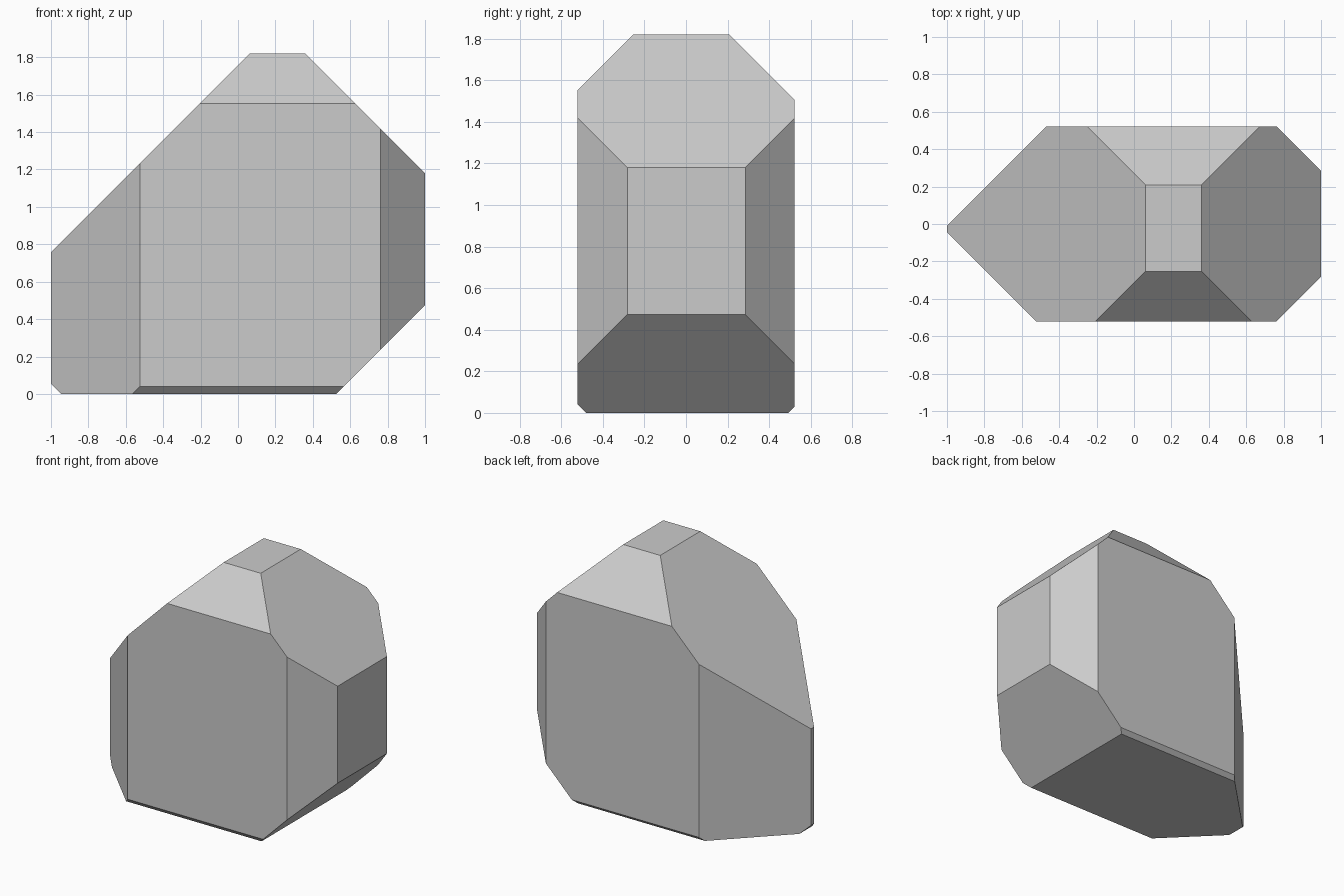
import bpy, bmesh
from mathutils import Vector

if "Cube" in bpy.data.objects:
    bpy.data.objects.remove(bpy.data.objects["Cube"])

# Bounding block
W, D, H = 2.0, 1.042, 1.82
bm = bmesh.new()
bmesh.ops.create_cube(bm, size=1.0)
for v in bm.verts:
    v.co = Vector((v.co.x * W, v.co.y * D, (v.co.z + 0.5) * H))

# 45-degree corner cuts: outward direction and limit of direction . point
cuts = [
    ((-1, 0, 1), 1.758), ((1, 0, 1), 2.18),     # top left, top right
    ((1, 0, -1), 0.526), ((-1, 0, -1), 0.945),  # bottom right, bottom left
    ((-1, -1, 0), 1.045), ((-1, 1, 0), 0.99),   # left front, left back
    ((1, 1, 0), 1.285), ((1, -1, 0), 1.282),    # right back, right front
    ((0, -1, 1), 2.073), ((0, 1, 1), 2.028),    # top front, top back
    ((0, -1, -1), 0.48), ((0, 1, -1), 0.492),   # bottom front, bottom back
]
for direction, limit in cuts:
    n = Vector(direction)
    cut = bmesh.ops.bisect_plane(
        bm, geom=bm.verts[:] + bm.edges[:] + bm.faces[:], dist=1e-5,
        plane_co=n * (limit / n.length_squared), plane_no=n, clear_outer=True)
    rim = [e for e in cut["geom_cut"] if isinstance(e, bmesh.types.BMEdge)]
    bmesh.ops.edgeloop_fill(bm, edges=rim)

bmesh.ops.recalc_face_normals(bm, faces=bm.faces[:])
mesh = bpy.data.meshes.new("faceted_rock")
bm.to_mesh(mesh)
bm.free()
bpy.context.collection.objects.link(bpy.data.objects.new("faceted_rock", mesh))
